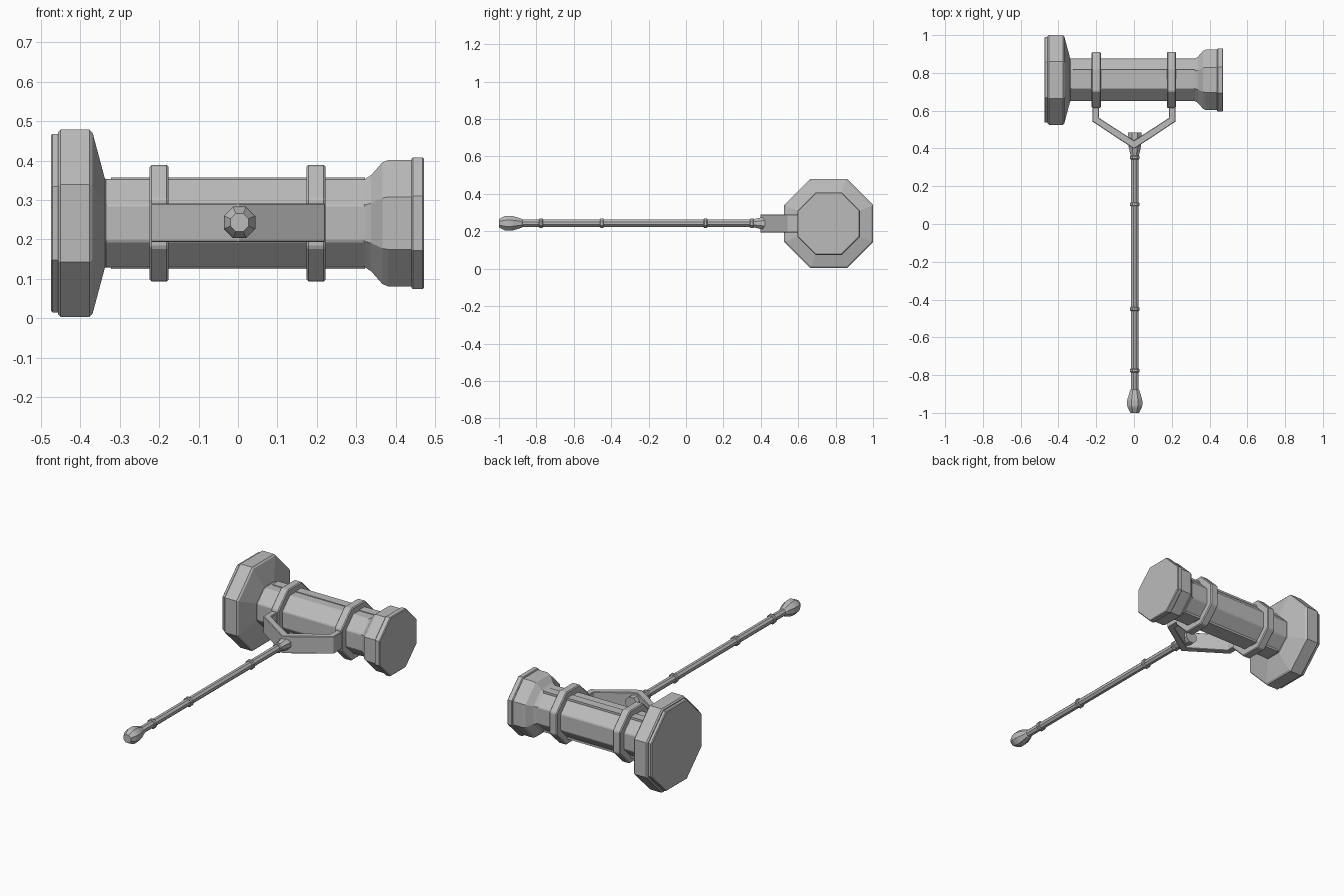
import bpy, bmesh, math
from mathutils import Vector

cube = bpy.data.objects.get("Cube")
if cube:
    bpy.data.objects.remove(cube, do_unlink=True)

steel = bpy.data.materials.new("grey_steel")
steel.use_nodes = True
GREY = (0.5, 0.5, 0.5, 1)
steel.diffuse_color = GREY
steel.node_tree.nodes["Principled BSDF"].inputs["Base Color"].default_value = GREY

HEAD = Vector((0, 0.763, 0.241))     # centre of the hammer head
GRIP = Vector((0.004, 0, 0.243))     # axis of the handle


def finish(name, bm, bevel=0):
    bmesh.ops.recalc_face_normals(bm, faces=bm.faces)
    mesh = bpy.data.meshes.new(name)
    bm.to_mesh(mesh)
    bm.free()
    mesh.materials.append(steel)
    ob = bpy.data.objects.new(name, mesh)
    bpy.context.collection.objects.link(ob)
    if bevel:
        mod = ob.modifiers.new("soft_edges", "BEVEL")
        mod.width = bevel
        mod.segments = 1
        mod.limit_method = 'ANGLE'
        mod.angle_limit = math.radians(30)
    return ob


def octagonal(name, profile, axis, origin, bevel=0):
    """Eight-sided solid; profile holds (position along axis, flat-to-centre distance)."""
    bm = bmesh.new()
    rings = []
    for pos, apothem in profile:
        r = apothem / math.cos(math.pi / 8)
        ring = []
        for i in range(8):
            a = (i + 0.5) * math.pi / 4
            u, v = r * math.cos(a), r * math.sin(a)
            co = (pos, u, v) if axis == 'X' else (u, pos, v)
            ring.append(bm.verts.new(origin + Vector(co)))
        rings.append(ring)
    for a, b in zip(rings, rings[1:]):
        for i in range(8):
            j = (i + 1) % 8
            bm.faces.new((a[i], a[j], b[j], b[i]))
    bm.faces.new(rings[0])
    bm.faces.new(rings[-1])
    return finish(name, bm, bevel)


def box(name, centre, size, bevel=0):
    bm = bmesh.new()
    bmesh.ops.create_cube(bm, size=1)
    bmesh.ops.scale(bm, vec=size, verts=bm.verts)
    bmesh.ops.translate(bm, vec=centre, verts=bm.verts)
    return finish(name, bm, bevel)


# Hammer head: shaft, wide striking end, flared rear end
octagonal("head_shaft", [(-0.36, 0.112), (0.36, 0.112)], 'X', HEAD, 0.004)
octagonal("striking_block", [(-0.457, 0.231), (-0.45, 0.238), (-0.377, 0.238),
                             (-0.369, 0.23), (-0.338, 0.114), (-0.33, 0.108)], 'X', HEAD)
octagonal("striking_plate", [(-0.475, 0.222), (-0.471, 0.226), (-0.45, 0.226)], 'X', HEAD)
octagonal("rear_flare", [(0.315, 0.108), (0.325, 0.114), (0.338, 0.122), (0.366, 0.154),
                         (0.38, 0.16), (0.442, 0.16)], 'X', HEAD)
octagonal("rear_plate", [(0.44, 0.163), (0.444, 0.167), (0.468, 0.167), (0.472, 0.163)], 'X', HEAD)

# Slim ribs along the top and bottom of the shaft
for name, side in (("top_rib", 1), ("bottom_rib", -1)):
    box(name, HEAD + Vector((0, 0.03, side * 0.11)), (0.645, 0.05, 0.012))

# Two bands clamping the shaft
for name, x in (("right_band", -0.2), ("left_band", 0.198)):
    octagonal(name, [(x - 0.024, 0.148), (x + 0.024, 0.148)], 'X', HEAD, 0.005)

# Yoke: a bent strip joining both bands to the handle
outer = [(0.221, 0.64), (0.221, 0.543), (0, 0.397)]
inner = [(0.186, 0.64), (0.186, 0.562), (0, 0.442)]
outline = outer + [(-x, y) for x, y in outer[-2::-1]]
outline += [(-x, y) for x, y in inner] + inner[-2::-1]
bm = bmesh.new()
base = bm.faces.new([bm.verts.new((x, y, 0.193)) for x, y in outline])
top = bmesh.ops.extrude_face_region(bm, geom=[base])
bmesh.ops.translate(bm, vec=(0, 0, 0.098),
                    verts=[g for g in top["geom"] if isinstance(g, bmesh.types.BMVert)])
finish("yoke", bm, 0.003)

# Handle with socket, rings and pommel
octagonal("handle", [(-0.9, 0.019), (0.4, 0.019)], 'Y', GRIP)
octagonal("socket", [(0.35, 0.02), (0.362, 0.022), (0.41, 0.033), (0.485, 0.035)], 'Y', GRIP)
for i, y in enumerate((-0.775, -0.45, 0.104, 0.352)):
    octagonal("handle_ring_%d" % (i + 1),
              [(y - 0.01, 0.022), (y - 0.006, 0.026), (y + 0.006, 0.026), (y + 0.01, 0.022)],
              'Y', GRIP)
octagonal("pommel", [(-1.0, 0.023), (-0.972, 0.037), (-0.96, 0.04), (-0.935, 0.04),
                     (-0.92, 0.037), (-0.88, 0.024), (-0.875, 0.019)], 'Y', GRIP)
